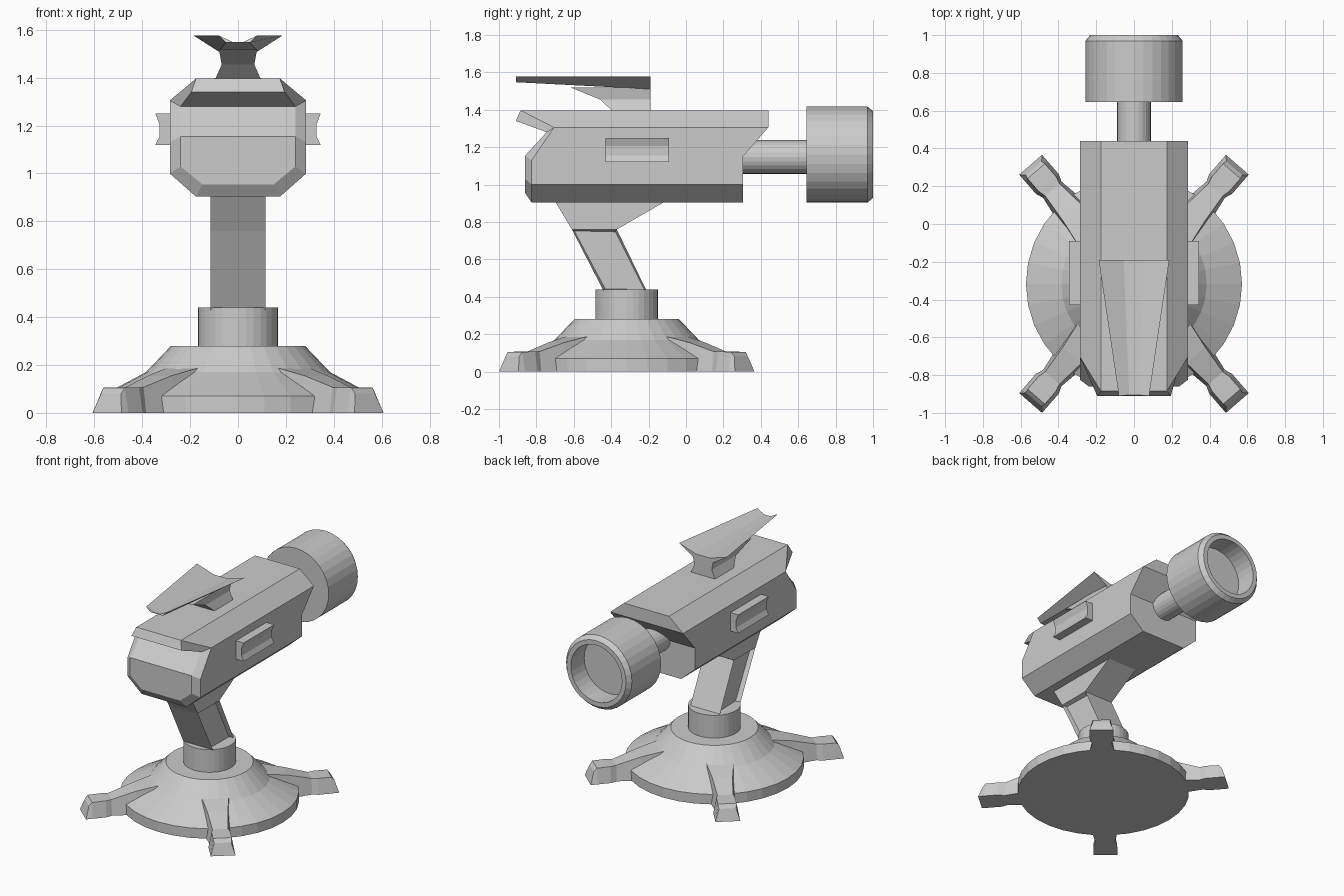
import bpy, bmesh
from math import pi, cos, sin, atan2
from mathutils import Matrix, Vector

if "Cube" in bpy.data.objects:
    bpy.data.objects.remove(bpy.data.objects["Cube"])

CY = -0.317  # y of the pedestal axis


def finish(name, bm):
    bmesh.ops.recalc_face_normals(bm, faces=bm.faces)
    me = bpy.data.meshes.new(name)
    bm.to_mesh(me)
    bm.free()
    ob = bpy.data.objects.new(name, me)
    bpy.context.collection.objects.link(ob)
    return ob


def mirror_ring(half):
    """Right-hand half section -> full closed ring, symmetric in x."""
    return half + [(-x, y, z) for x, y, z in reversed(half)]


def loft(name, rings, strips=False, matrix=None):
    """Skin a list of closed rings and cap both ends."""
    bm = bmesh.new()
    vs = [[bm.verts.new(p) for p in r] for r in rings]
    n = len(rings[0])
    for a, b in zip(vs, vs[1:]):
        for i in range(n):
            j = (i + 1) % n
            bm.faces.new((a[i], a[j], b[j], b[i]))
    for cap in (vs[0], vs[-1]):
        if strips:
            for i in range(n // 2 - 1):
                bm.faces.new((cap[i], cap[i + 1], cap[n - 2 - i], cap[n - 1 - i]))
        else:
            bm.faces.new(cap)
    if matrix:
        bm.transform(matrix)
    return finish(name, bm)


def lathe(name, profile, segs, matrix):
    """Turn (radius, height) points around local z."""
    rings = [[(r * cos(2 * pi * i / segs), r * sin(2 * pi * i / segs), h)
              for i in range(segs)] for r, h in profile]
    return loft(name, rings, matrix=matrix)


# Pedestal: flared disc and column
upright = Matrix.Translation((0, CY, 0))
lathe("base_disc", [(0.572, 0), (0.572, 0.07), (0.385, 0.17), (0.28, 0.28)], 32, upright)
lathe("column", [(0.168, 0.26), (0.168, 0.44)], 32, upright)

# Four diagonal feet: stations of (distance, bottom half width, top half width, height)
stations = [(0.30, 0.11, 0.095, 0.20), (0.50, 0.09, 0.065, 0.155), (0.66, 0.065, 0.05, 0.107),
            (0.70, 0.08, 0.06, 0.107), (0.79, 0.08, 0.06, 0.105), (0.815, 0.08, 0.055, 0.08)]
a = atan2(0.755, 0.655)
for k, ang in enumerate((a, pi - a, pi + a, -a)):
    rings = [[(r, -w, 0), (r, w, 0), (r, t, h), (r, -t, h)] for r, w, t, h in stations]
    rings[-1] = [(0.835, -0.08, 0), (0.835, 0.08, 0), (0.81, 0.055, 0.08), (0.81, -0.055, 0.08)]
    loft("foot_%d" % (k + 1), rings, matrix=upright @ Matrix.Rotation(ang, 4, 'Z'))

# Leaning arm with recessed side panels
W = 0.115
arm = loft("arm", [mirror_ring([(W, y0, z), (W, y1, z)]) for y0, y1, z in
                   ((-0.44, -0.21, 0.43), (-0.61, -0.37, 0.76), (-0.70, -0.11, 0.91))])
bm = bmesh.new()
bm.from_mesh(arm.data)
bm.normal_update()
sides = [f for f in bm.faces if abs(f.normal.x) > 0.9 and f.calc_center_median().z < 0.7]
bmesh.ops.inset_individual(bm, faces=sides, thickness=0.015, depth=-0.03)
bm.to_mesh(arm.data)
bm.free()

# Octagonal housing with overhanging hood
inner = [(0.15, -0.86, 0.955), (0.24, -0.86, 1.03), (0.24, -0.86, 1.155),
         (0.24, -0.745, 1.28), (0.195, -0.91, 1.34)]
outer = [(0.175, -0.825, 0.903), (0.285, -0.825, 1.0), (0.285, -0.825, 1.13),
         (0.285, -0.705, 1.305), (0.175, -0.885, 1.397)]
rear = [(0.175, 0.305, 0.903), (0.285, 0.305, 1.0), (0.285, 0.305, 1.15),
        (0.285, 0.44, 1.305), (0.175, 0.44, 1.397)]
loft("housing", [mirror_ring(h) for h in (inner, outer, rear)], strips=True)

# Side grips with a hollowed outer face
grip = [(0.27, 1.12), (0.345, 1.12), (0.328, 1.155), (0.328, 1.205), (0.345, 1.25), (0.27, 1.25)]
for s, side in ((1, "right"), (-1, "left")):
    loft("grip_" + side, [[(s * x, y, z) for x, z in grip] for y in (-0.43, -0.09)])

# Barrel and hollow muzzle, pointing along +y
along_y = Matrix.Rotation(-pi / 2, 4, 'X')
lathe("barrel", [(0.09, 0.25), (0.09, 0.68)], 24, Matrix.Translation((0, 0, 1.147)) @ along_y)
lathe("muzzle", [(0.257, 0.645), (0.257, 0.97), (0.232, 1.0), (0.2, 1.0), (0.2, 0.85)],
      32, Matrix.Translation((0, 0, 1.16)) @ along_y)

# Top sight: grooved tapering blade on a waisted neck
loft("sight_blade", [mirror_ring(h) for h in (
    [(0.05, -0.91, 1.547), (0.08, -0.91, 1.577), (0.025, -0.905, 1.55)],
    [(0.082, -0.19, 1.51), (0.187, -0.19, 1.577), (0.055, -0.19, 1.535)])])
loft("sight_neck", [mirror_ring([(x, y, z), (x, -0.19, z)]) for x, y, z in
                    ((0.097, -0.39, 1.39), (0.068, -0.46, 1.455), (0.08, -0.62, 1.52))])
